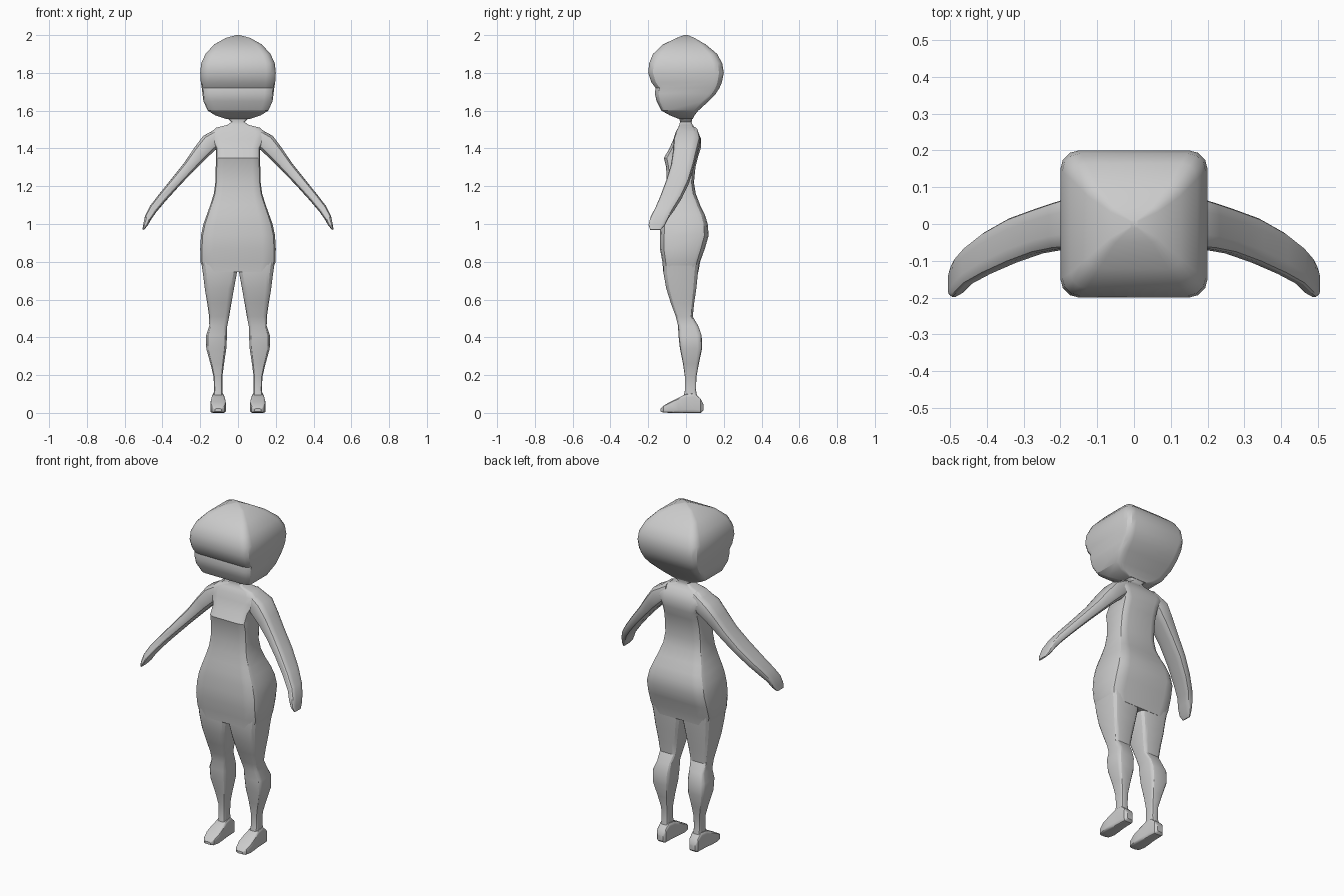
import bpy, bmesh
from math import sin, cos, pi
from mathutils import Vector


def rounded_ring(center, u, v, hu, hv, corner):
    """Rounded rectangle of half sizes hu, hv spanned by directions u and v."""
    pts = []
    for q in range(4):
        sx, sy = ((1, 1), (-1, 1), (-1, -1), (1, -1))[q]
        for k in range(4):
            a = q * pi / 2 + k * pi / 6
            pu = sx * (1 - corner) + corner * cos(a)
            pv = sy * (1 - corner) + corner * sin(a)
            pts.append(Vector(center) + Vector(u) * hu * pu + Vector(v) * hv * pv)
    return pts


def loft(name, rings, mirror=False):
    bm = bmesh.new()
    loops = [[bm.verts.new(p) for p in ring] for ring in rings]
    n = len(loops[0])
    for a, b in zip(loops, loops[1:]):
        for i in range(n):
            bm.faces.new((a[i], a[(i + 1) % n], b[(i + 1) % n], b[i]))
    bm.faces.new(loops[0])
    bm.faces.new(loops[-1])
    bmesh.ops.recalc_face_normals(bm, faces=bm.faces)
    mesh = bpy.data.meshes.new(name)
    bm.to_mesh(mesh)
    bm.free()
    obj = bpy.data.objects.new(name, mesh)
    bpy.context.collection.objects.link(obj)
    if mirror:
        obj.modifiers.new("Mirror", 'MIRROR')
    bpy.ops.object.select_all(action='DESELECT')
    bpy.context.view_layer.objects.active = obj
    obj.select_set(True)
    bpy.ops.object.shade_smooth_by_angle(angle=0.5)
    return obj


def upright(name, rows, corner, mirror=False):
    """Loft of horizontal sections: z, x min, x max, y front, y back."""
    rings = [rounded_ring(((x0 + x1) / 2, (y0 + y1) / 2, z), (1, 0, 0), (0, 1, 0),
                          (x1 - x0) / 2, (y1 - y0) / 2, corner)
             for z, x0, x1, y0, y1 in rows]
    return loft(name, rings, mirror)


def centred(rows):
    return [(z, -hx, hx, y0, y1) for z, hx, y0, y1 in rows]


# Head: boxy rounded block with a brow dent and receding back
upright("head", centred([
    (1.555, 0.06, -0.035, 0.035), (1.575, 0.12, -0.085, 0.045),
    (1.60, 0.16, -0.13, 0.065), (1.65, 0.183, -0.156, 0.12),
    (1.69, 0.188, -0.165, 0.158), (1.72, 0.192, -0.161, 0.177),
    (1.75, 0.197, -0.183, 0.19), (1.80, 0.20, -0.20, 0.20),
    (1.85, 0.195, -0.195, 0.192), (1.90, 0.172, -0.175, 0.165),
    (1.95, 0.127, -0.122, 0.105), (1.985, 0.065, -0.05, 0.045),
    (2.00, 0.01, -0.01, 0.01)]), 0.25)

# Torso with hips, chest, shoulders and neck
upright("torso", centred([
    (0.745, 0.18, -0.12, 0.065), (0.80, 0.199, -0.125, 0.075),
    (0.87, 0.20, -0.138, 0.10), (0.94, 0.196, -0.138, 0.12),
    (1.00, 0.183, -0.135, 0.115), (1.05, 0.165, -0.13, 0.10),
    (1.10, 0.147, -0.12, 0.075), (1.16, 0.128, -0.11, 0.052),
    (1.22, 0.12, -0.103, 0.042), (1.30, 0.118, -0.105, 0.05),
    (1.35, 0.116, -0.117, 0.062), (1.40, 0.116, -0.088, 0.078),
    (1.45, 0.14, -0.066, 0.08), (1.485, 0.145, -0.055, 0.065),
    (1.51, 0.115, -0.042, 0.048), (1.525, 0.055, -0.035, 0.034),
    (1.54, 0.036, -0.032, 0.03), (1.565, 0.06, -0.035, 0.035)]), 0.35)

# Legs: thigh, knee, calf, ankle
upright("leg", [
    (0.80, 0.005, 0.195, -0.12, 0.07), (0.74, 0.006, 0.186, -0.119, 0.063),
    (0.66, 0.021, 0.176, -0.105, 0.055), (0.58, 0.035, 0.163, -0.08, 0.043),
    (0.51, 0.047, 0.153, -0.054, 0.036), (0.46, 0.057, 0.152, -0.042, 0.065),
    (0.41, 0.058, 0.169, -0.04, 0.083), (0.34, 0.062, 0.168, -0.032, 0.085),
    (0.26, 0.074, 0.146, -0.016, 0.068), (0.19, 0.083, 0.129, -0.006, 0.055),
    (0.12, 0.083, 0.127, -0.006, 0.053), (0.05, 0.078, 0.135, -0.02, 0.065)],
    0.4, True)

# Feet: sections from heel to toe (y, half width, bottom z, top z)
loft("foot", [rounded_ring((0.105, y, (z0 + z1) / 2), (1, 0, 0), (0, 0, 1),
                           w, (z1 - z0) / 2, 0.35)
              for y, w, z0, z1 in [
                  (0.092, 0.018, 0.012, 0.045), (0.078, 0.029, 0.0, 0.075),
                  (0.045, 0.031, 0.0, 0.105), (0.0, 0.033, 0.0, 0.10),
                  (-0.04, 0.039, 0.0, 0.08), (-0.085, 0.041, 0.0, 0.058),
                  (-0.12, 0.033, 0.002, 0.037), (-0.134, 0.018, 0.008, 0.022)]], True)

# Arms and mitten hands: centre, half thickness, half depth
arm = Vector((0.78, 0, 0.63))
hand = Vector((0.94, 0, 0.34))
loft("arm", [rounded_ring((x, y, z), n, (0, 1, 0), t, d, 0.55)
             for x, y, z, t, d, n in [
                 (0.085, 0.008, 1.475, 0.042, 0.055, Vector((0.2, 0, 0.98))),
                 (0.145, 0.005, 1.435, 0.050, 0.070, arm),
                 (0.20, -0.005, 1.375, 0.042, 0.064, arm),
                 (0.26, -0.02, 1.302, 0.033, 0.060, arm),
                 (0.33, -0.045, 1.222, 0.028, 0.060, arm),
                 (0.40, -0.08, 1.14, 0.025, 0.056, arm),
                 (0.45, -0.113, 1.078, 0.023, 0.050, arm),
                 (0.475, -0.14, 1.035, 0.019, 0.048, hand),
                 (0.490, -0.155, 0.995, 0.012, 0.043, hand),
                 (0.502, -0.162, 0.97, 0.004, 0.028, hand)]], True)
